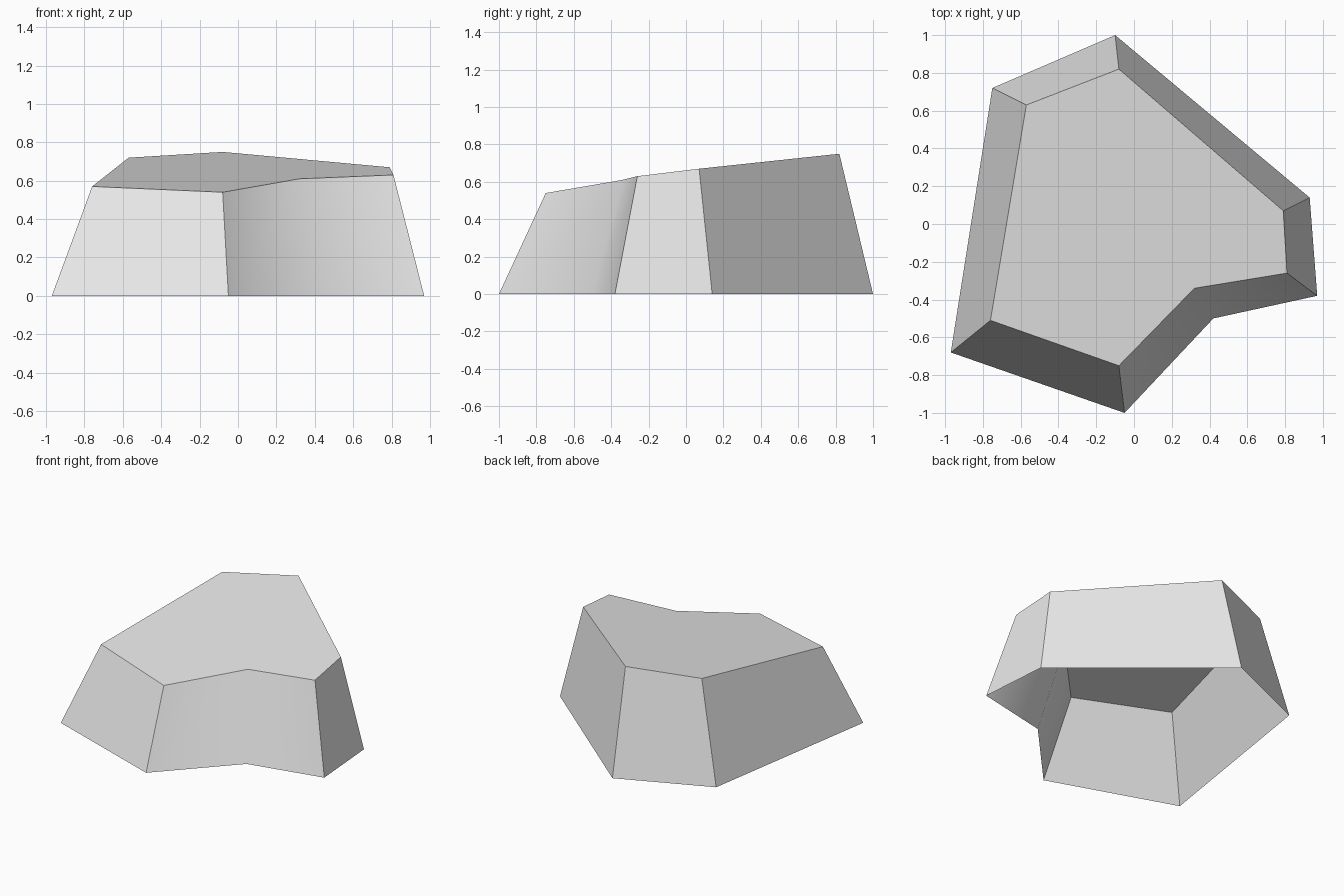
import bpy
import bmesh
import math

cube = bpy.data.objects.get("Cube")
if cube:
    bpy.data.objects.remove(cube, do_unlink=True)

# Single stone colour
stone = bpy.data.materials.new("light_grey_stone")
stone.use_nodes = True
grey = (0.8, 0.8, 0.8, 1)
stone.diffuse_color = grey
stone.node_tree.nodes["Principled BSDF"].inputs["Base Color"].default_value = grey

# Ground outline and sloping upper outline, counter-clockwise from the front right
base = [(-0.97, -0.68), (-0.05, -1.0), (0.42, -0.5), (0.97, -0.38),
        (0.93, 0.14), (-0.1, 1.0), (-0.75, 0.72)]
crown = [(-0.76, -0.51, 0.57), (-0.08, -0.75, 0.54), (0.32, -0.34, 0.61),
         (0.81, -0.26, 0.63), (0.79, 0.07, 0.67), (-0.08, 0.82, 0.75),
         (-0.57, 0.63, 0.72)]

# Open-bottomed shell: tapered walls and a tilted top
bm = bmesh.new()
low = [bm.verts.new((x, y, 0)) for x, y in base]
high = [bm.verts.new(p) for p in crown]
for i in range(len(low)):
    j = (i + 1) % len(low)
    bm.faces.new((low[i], low[j], high[j], high[i]))
bm.faces.new(high)
bm.normal_update()

mesh = bpy.data.meshes.new("rock")
bm.to_mesh(mesh)
bm.free()
mesh.materials.append(stone)
rock = bpy.data.objects.new("rock", mesh)
bpy.context.collection.objects.link(rock)

# Soften only the shallow inward bend at the front
bpy.ops.object.select_all(action='DESELECT')
rock.select_set(True)
bpy.context.view_layer.objects.active = rock
bpy.ops.object.shade_smooth_by_angle(angle=math.radians(40))
